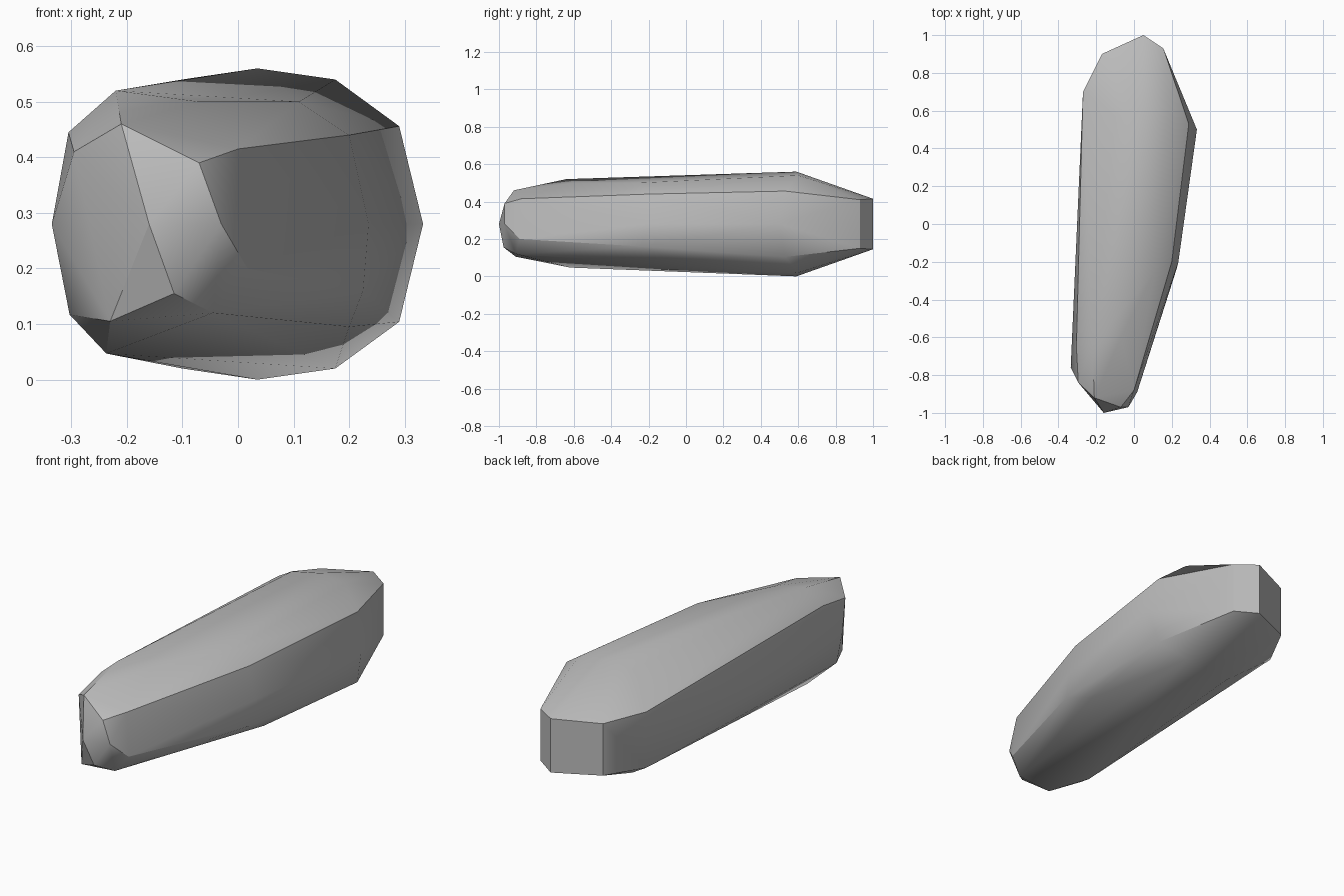
import bpy
import bmesh
import math
from mathutils import Vector

default_cube = bpy.data.objects.get("Cube")
if default_cube:
    bpy.data.objects.remove(default_cube, do_unlink=True)

MID_HEIGHT = 0.28
CENTIMETRE = 0.01


def make_material(name, colour):
    material = bpy.data.materials.new(name)
    material.use_nodes = True
    material.diffuse_color = colour
    shader = material.node_tree.nodes["Principled BSDF"]
    shader.inputs["Base Color"].default_value = colour
    return material


def corner(x, y, height):
    """Place one chipped corner, with height measured from the middle plane."""
    return Vector((x * CENTIMETRE, y * CENTIMETRE, MID_HEIGHT + height * CENTIMETRE))


def mirrored(section):
    """Repeat a section above and below the middle plane."""
    return [corner(x, y, side * height) for x, y, height in section for side in (-1, 1)]


def one_sided(section, side):
    return [corner(x, y, side * height) for x, y, height in section]


def build_stone(name, corners, material):
    """Wrap the corners in a faceted convex skin."""
    bm = bmesh.new()
    for position in corners:
        bm.verts.new(position)
    hull = bmesh.ops.convex_hull(bm, input=bm.verts[:])
    unused = {v for v in hull["geom_interior"] + hull["geom_unused"]
              if isinstance(v, bmesh.types.BMVert)}
    bmesh.ops.delete(bm, geom=list(unused), context="VERTS")
    bmesh.ops.recalc_face_normals(bm, faces=bm.faces[:])
    mesh = bpy.data.meshes.new(name)
    bm.to_mesh(mesh)
    bm.free()
    mesh.materials.append(material)
    stone = bpy.data.objects.new(name, mesh)
    bpy.context.collection.objects.link(stone)
    return stone


# Blunt back end and the broad shoulder in front of it
back_end = mirrored([(5, 100, 13.5), (15.5, 93, 13), (-17, 90, 13), (-27, 70, 14)])
shoulder = mirrored([(3.5, 59, 28), (17.5, 60, 26), (29, 53, 17.6), (-10, 57, 26)])

# Widest points along the middle plane
waist = one_sided([(33.3, 50, 0), (23.5, -20, 0), (-3, -97, 0),
                   (-16, -100, 0), (-33.5, -76, 0)], 1)

# Left flank and narrow nose, chipped differently above and below
upper_nose = one_sided([(20, -20, 16), (0, -88, 13.5), (-7, -97, 11), (-21, -92, 18),
                        (-29.5, -84, 13), (-30.5, -65, 16.5), (-22, -64, 24),
                        (-7, -60, 22), (11, -25, 22)], 1)
lower_nose = one_sided([(22.5, -24, 12), (20, -8, 18.5), (1.7, -89, 8), (-4.5, -91, 16),
                        (-11.5, -97.5, 12.5), (-23, -91, 17.5),
                        (-30.3, -76, 16.3), (-23.7, -62, 23.3)], -1)

grey = make_material("stone_grey", (0.5, 0.5, 0.5, 1))
stone = build_stone("long_stone", back_end + shoulder + waist + upper_nose + lower_nose, grey)

# Soft facets with crisp ridges
bpy.ops.object.select_all(action="DESELECT")
stone.select_set(True)
bpy.context.view_layer.objects.active = stone
bpy.ops.object.shade_smooth_by_angle(angle=math.radians(30))
